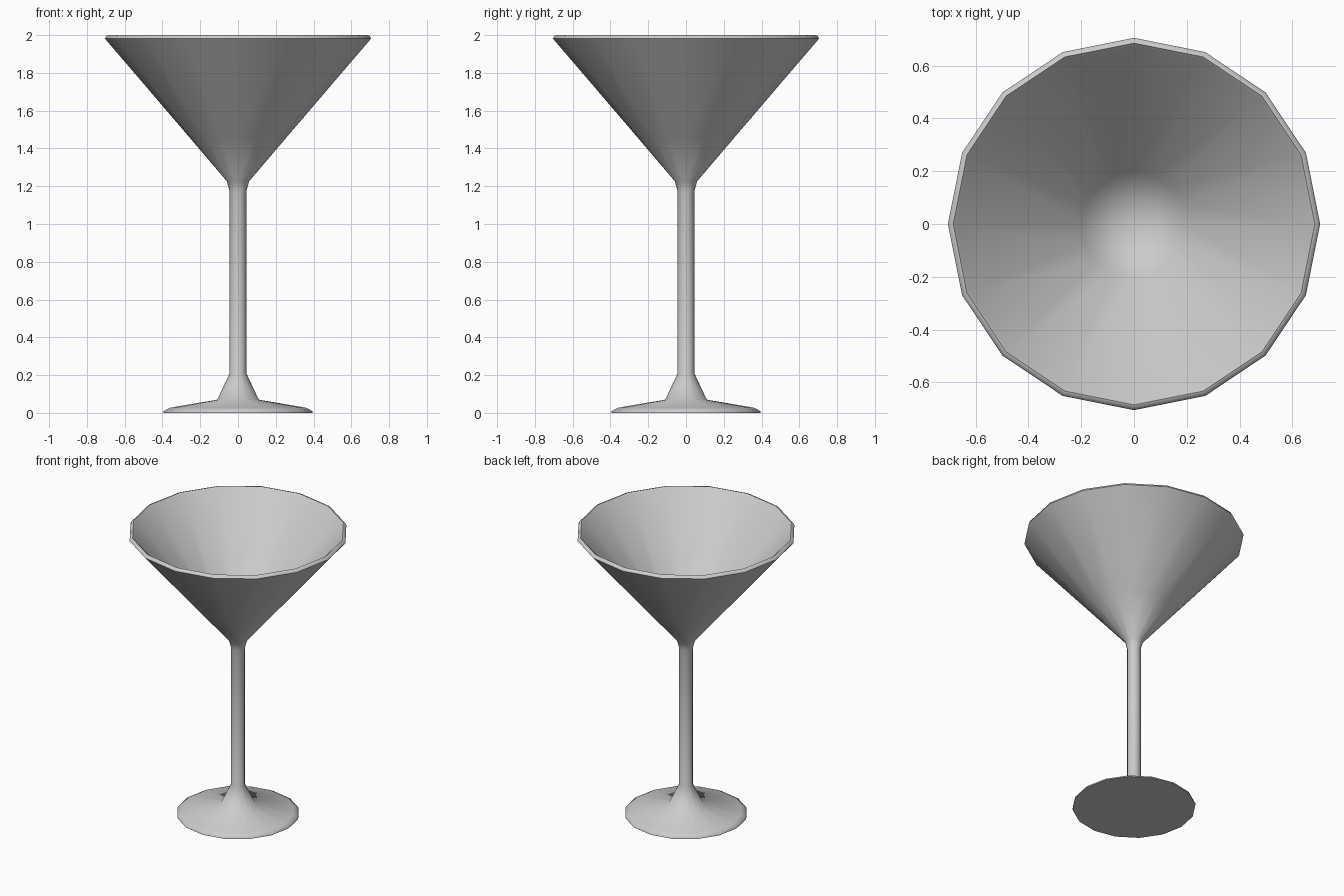
import bpy, bmesh, math

if "Cube" in bpy.data.objects:
    bpy.data.objects.remove(bpy.data.objects["Cube"])

SIDES = 16


def lathe(name, profile):
    """Revolve an (r, z) profile around z; r = 0 makes a pole."""
    bm = bmesh.new()
    rings = []
    for r, z in profile:
        n = SIDES if r > 0 else 1
        rings.append([bm.verts.new((r * math.cos(2 * math.pi * i / SIDES),
                                    r * math.sin(2 * math.pi * i / SIDES), z))
                      for i in range(n)])
    for a, b in zip(rings, rings[1:]):
        for i in range(SIDES):
            j = (i + 1) % SIDES
            corners = [a[i % len(a)], a[j % len(a)], b[j % len(b)], b[i % len(b)]]
            bm.faces.new(list(dict.fromkeys(corners)))
    bmesh.ops.recalc_face_normals(bm, faces=bm.faces)
    mesh = bpy.data.meshes.new(name)
    bm.to_mesh(mesh)
    bm.free()
    obj = bpy.data.objects.new(name, mesh)
    bpy.context.collection.objects.link(obj)
    bpy.ops.object.select_all(action='DESELECT')
    obj.select_set(True)
    bpy.context.view_layer.objects.active = obj
    bpy.ops.object.shade_smooth_by_angle(angle=math.radians(60))
    return obj


lathe("cocktail_glass", [
    # foot
    (0, 0), (0.395, 0), (0.395, 0.008), (0.362, 0.027), (0.11, 0.07),
    # stem
    (0.044, 0.21), (0.044, 1.17), (0.058, 1.225),
    # bowl outside and rim
    (0.26, 1.462), (0.705, 1.982), (0.697, 1.996), (0.685, 2.0), (0.67, 1.985),
    # bowl inside
    (0.2, 1.43), (0, 1.24),
])
